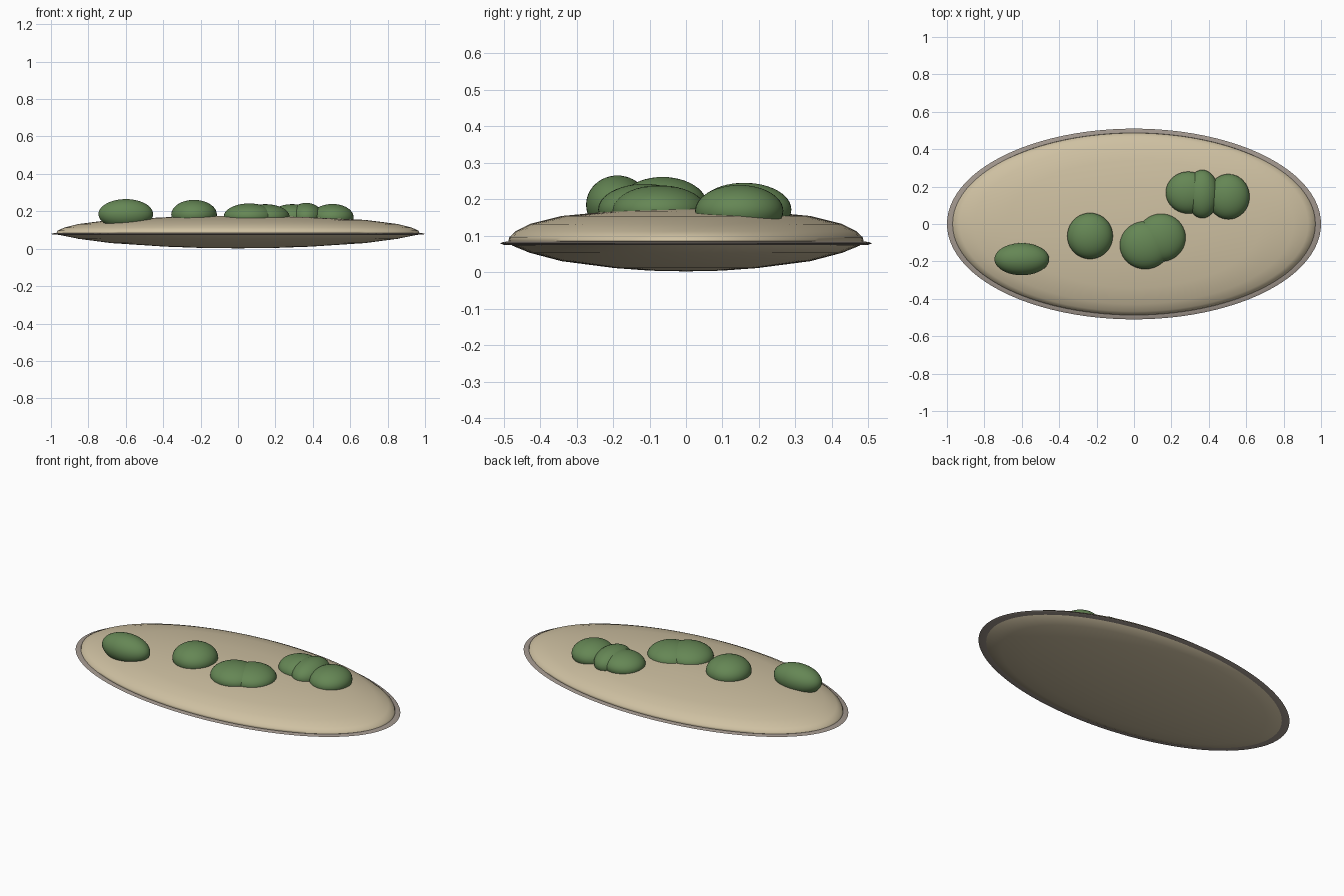
import bpy, bmesh, math

if "Cube" in bpy.data.objects:
    bpy.data.objects.remove(bpy.data.objects["Cube"])

def material(name, rgb):
    m = bpy.data.materials.new(name)
    m.diffuse_color = (*rgb, 1)
    m.use_nodes = True
    m.node_tree.nodes["Principled BSDF"].inputs["Base Color"].default_value = m.diffuse_color
    return m

tan = material("tan", (0.62, 0.53, 0.36))
grey = material("grey_brown", (0.36, 0.31, 0.27))
green = material("green", (0.13, 0.24, 0.09))

def finish(bm, name, mat, angle=60):
    bmesh.ops.recalc_face_normals(bm, faces=bm.faces)
    me = bpy.data.meshes.new(name)
    bm.to_mesh(me)
    bm.free()
    ob = bpy.data.objects.new(name, me)
    bpy.context.collection.objects.link(ob)
    me.materials.append(mat)
    bpy.ops.object.select_all(action='DESELECT')
    ob.select_set(True)
    bpy.context.view_layer.objects.active = ob
    bpy.ops.object.shade_smooth_by_angle(angle=math.radians(angle))
    return ob

def elliptic_lathe(name, rows, mat, closed=False, n=96):
    """Rows of (x radius, y radius, z) swept round an ellipse."""
    bm = bmesh.new()
    rings = []
    for rx, ry, z in rows:
        if rx == 0:
            rings.append([bm.verts.new((0, 0, z))] * n)
        else:
            rings.append([bm.verts.new((rx * math.cos(2 * math.pi * i / n),
                                        ry * math.sin(2 * math.pi * i / n), z))
                          for i in range(n)])
    pairs = list(zip(rings, rings[1:]))
    if closed:
        pairs.append((rings[-1], rings[0]))
    for a, b in pairs:
        for i in range(n):
            j = (i + 1) % n
            quad = list(dict.fromkeys((a[i], a[j], b[j], b[i])))
            bm.faces.new(quad)
    return finish(bm, name, mat)

# Cushioned base: shallow underside, domed top
profile = [(0, 0.002), (0.2, 0.004), (0.4, 0.011), (0.7, 0.03), (0.88, 0.053),
           (0.98, 0.073), (1, 0.085), (0.995, 0.096), (0.96, 0.112), (0.88, 0.132),
           (0.7, 0.154), (0.4, 0.168), (0.2, 0.174), (0, 0.177)]
elliptic_lathe("base", [(0.97 * f, 0.487 * f, z) for f, z in profile], tan)

# Thin flat rim
elliptic_lathe("rim", [(0.94, 0.465, 0.074), (0.985, 0.5, 0.075), (1.0, 0.51, 0.079),
                       (0.985, 0.5, 0.083), (0.94, 0.465, 0.085)], grey, closed=True)

# Green mounds: x, y, z, then radii
mounds = [(-0.60, -0.188, 0.185, 0.146, 0.086, 0.080),
          (-0.235, -0.064, 0.182, 0.122, 0.123, 0.079),
          (0.06, -0.113, 0.172, 0.136, 0.128, 0.070),
          (0.145, -0.073, 0.170, 0.131, 0.128, 0.068),
          (0.29, 0.168, 0.172, 0.120, 0.112, 0.066),
          (0.365, 0.160, 0.172, 0.088, 0.129, 0.073),
          (0.505, 0.146, 0.168, 0.113, 0.121, 0.071)]
for k, (x, y, z, rx, ry, rz) in enumerate(mounds, 1):
    bm = bmesh.new()
    bmesh.ops.create_uvsphere(bm, u_segments=40, v_segments=24, radius=1)
    bmesh.ops.scale(bm, vec=(rx, ry, rz), verts=bm.verts)
    bmesh.ops.translate(bm, vec=(x, y, z), verts=bm.verts)
    finish(bm, f"mound_{k}", green)
